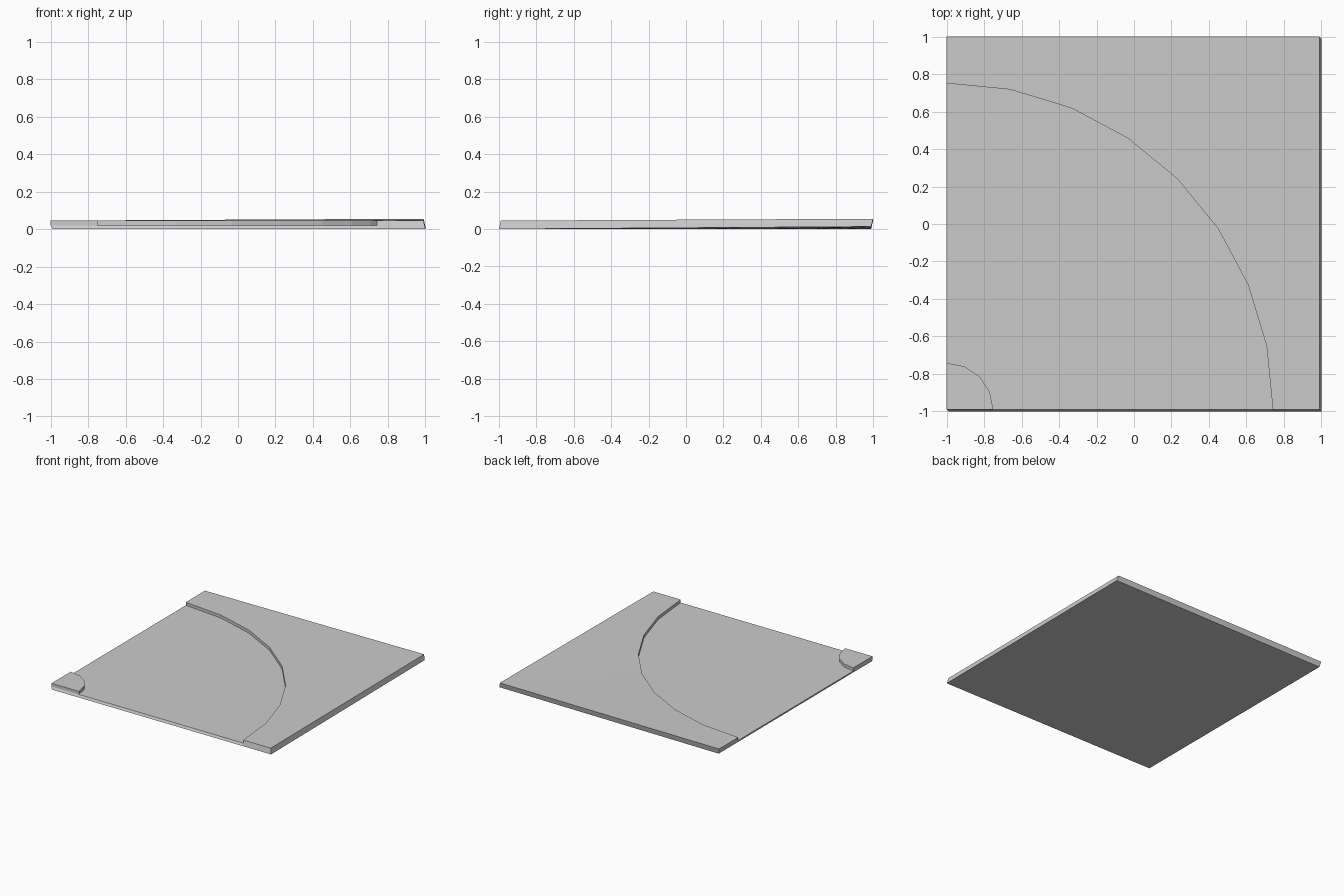
import bpy, bmesh
from math import sin, cos, pi

cube = bpy.data.objects.get("Cube")
if cube:
    bpy.data.objects.remove(cube, do_unlink=True)

SIDE = 1.99           # tile width
R_OUT = 1.741         # radius of the outer kerb
R_IN = 0.249          # radius of the inner kerb
ROAD, KERB = 0.02, 0.045

grey = bpy.data.materials.new("stone_grey")
grey.use_nodes = True
colour = (0.6, 0.6, 0.6, 1)
grey.diffuse_color = colour
grey.node_tree.nodes["Principled BSDF"].inputs["Base Color"].default_value = colour


def quarter_sweep(name, profile, steps):
    """Sweep a closed profile a quarter turn about the front right corner.
    profile(c, s) gives (radius, height, is_bottom); the bottom is shifted so the sides lean."""
    bm = bmesh.new()
    rings = []
    for i in range(steps + 1):
        a = pi / 2 * i / steps
        c, s = cos(a), sin(a)
        ring = []
        for r, z, low in profile(c, s):
            ox, oy = (-0.99, -1) if low else (-1, -0.99)
            ring.append(bm.verts.new((ox + r * c, oy + r * s, z)))
        rings.append(ring)
    n = len(rings[0])
    for a, b in zip(rings, rings[1:]):
        for j in range(n):
            k = (j + 1) % n
            bm.faces.new((a[j], a[k], b[k], b[j]))
    bm.faces.new(rings[0])
    bm.faces.new(rings[-1])
    bmesh.ops.remove_doubles(bm, verts=bm.verts, dist=0.0005)
    bmesh.ops.recalc_face_normals(bm, faces=bm.faces)
    mesh = bpy.data.meshes.new(name)
    bm.to_mesh(mesh)
    bm.free()
    mesh.materials.append(grey)
    obj = bpy.data.objects.new(name, mesh)
    bpy.context.collection.objects.link(obj)
    return obj


# Sunken quarter-disc road
def road_profile(c, s):
    return [(0, ROAD, False), (R_OUT, ROAD, False), (R_OUT, 0, True), (0, 0, True)]


# Outer kerb fills the square and lifts slightly toward its far corner
def outer_profile(c, s):
    edge = SIDE / max(c, s)
    lift = min(c, s) / max(c, s)
    return [(R_OUT, ROAD, False), (R_OUT, KERB, False),
            (edge, KERB + 0.01 * lift, False), (edge, 0.013 * lift, True),
            (SIDE, 0, True), (R_OUT, 0, True)]


# Small quarter-disc kerb in the inner corner
def inner_profile(c, s):
    return [(0, ROAD, False), (0, KERB, False), (R_IN, KERB, False), (R_IN, ROAD, False)]


quarter_sweep("road_bed", road_profile, 8)
quarter_sweep("outer_kerb", outer_profile, 8)
quarter_sweep("inner_kerb", inner_profile, 4)
